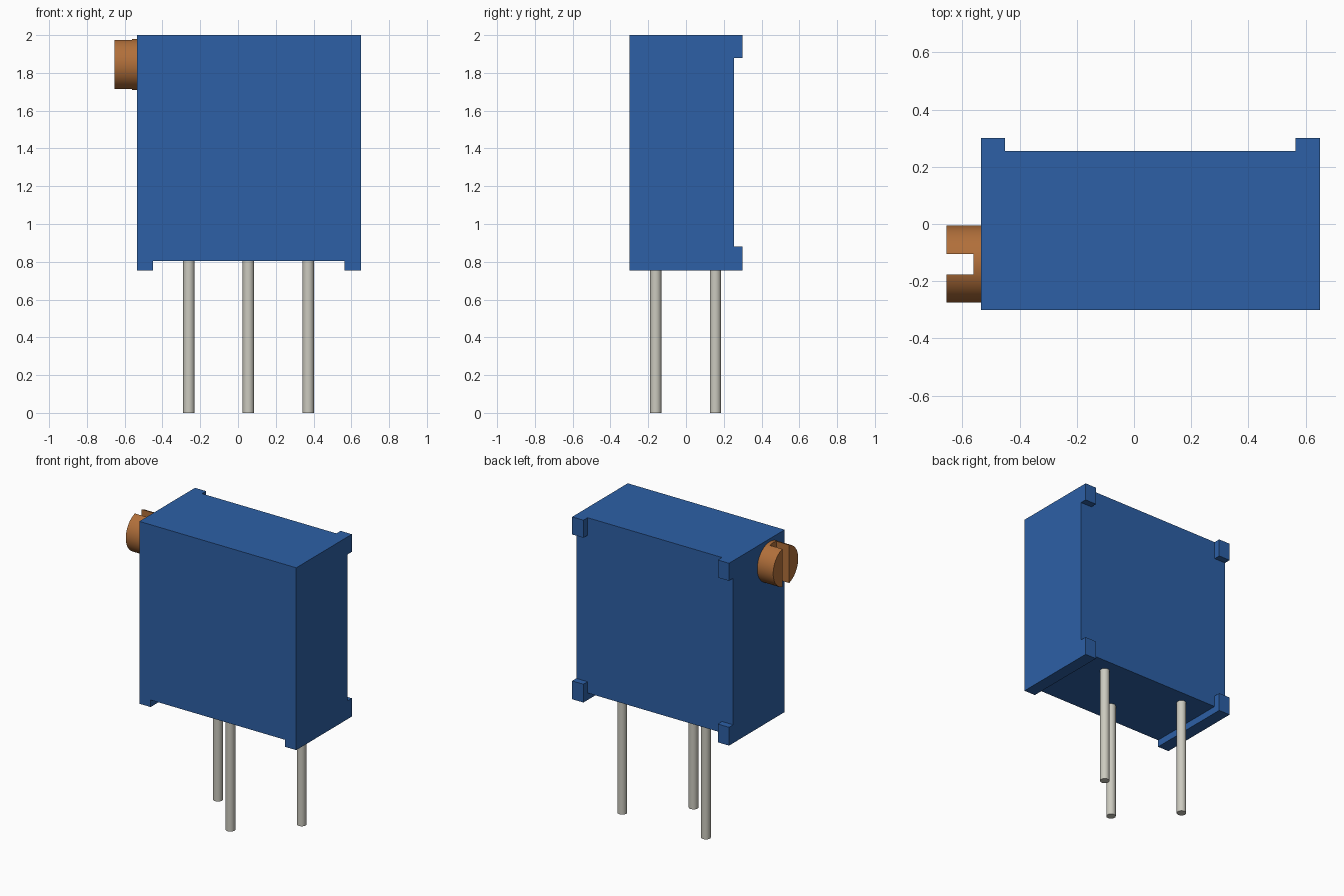
import bpy
import bmesh
import math

old = bpy.data.objects.get("Cube")
if old:
    bpy.data.objects.remove(old, do_unlink=True)


def material(name, rgb, roughness=0.5):
    m = bpy.data.materials.new(name)
    m.use_nodes = True
    m.diffuse_color = (*rgb, 1)
    bsdf = m.node_tree.nodes["Principled BSDF"]
    bsdf.inputs["Base Color"].default_value = (*rgb, 1)
    bsdf.inputs["Roughness"].default_value = roughness
    return m


BLUE = material("blue plastic", (0.026, 0.117, 0.381))
BRASS = material("orange brass", (0.44, 0.16, 0.043))
TIN = material("tinned wire", (0.60, 0.59, 0.52))


def add_object(name, bm, mat=None):
    bmesh.ops.recalc_face_normals(bm, faces=bm.faces)
    mesh = bpy.data.meshes.new(name)
    bm.to_mesh(mesh)
    bm.free()
    ob = bpy.data.objects.new(name, mesh)
    bpy.context.collection.objects.link(ob)
    if mat:
        mesh.materials.append(mat)
    return ob


def extrude_y(name, profile, y0, y1, mat=None):
    """Solid from an (x, z) outline, swept from y0 to y1."""
    bm = bmesh.new()
    face = bm.faces.new([bm.verts.new((x, y0, z)) for x, z in profile])
    new = bmesh.ops.extrude_face_region(bm, geom=[face])["geom"]
    verts = [v for v in new if isinstance(v, bmesh.types.BMVert)]
    bmesh.ops.translate(bm, verts=verts, vec=(0, y1 - y0, 0))
    return add_object(name, bm, mat)


def box(name, x0, x1, y0, y1, z0, z1):
    return extrude_y(name, [(x0, z0), (x1, z0), (x1, z1), (x0, z1)], y0, y1)


def cylinder(name, loc, radius, depth, mat, rot=(0, 0, 0), sides=32):
    bpy.ops.mesh.primitive_cylinder_add(vertices=sides, radius=radius,
                                        depth=depth, location=loc, rotation=rot)
    ob = bpy.context.object
    ob.name = name
    ob.data.materials.append(mat)
    return ob


def select_only(ob):
    bpy.ops.object.select_all(action='DESELECT')
    ob.select_set(True)
    bpy.context.view_layer.objects.active = ob


def cut(ob, cutter):
    """Subtract the cutter, then discard it."""
    cutter.hide_render = True
    mod = ob.modifiers.new("cut", 'BOOLEAN')
    mod.operation = 'DIFFERENCE'
    mod.solver = 'EXACT'
    mod.object = cutter
    select_only(ob)
    bpy.ops.object.modifier_apply(modifier=mod.name)
    bpy.data.objects.remove(cutter, do_unlink=True)


# Housing: block with a standoff rail under each end
L, R, TOP, FLOOR, RAIL = -0.535, 0.65, 2.0, 0.803, 0.755
LI, RI = L + 0.085, R - 0.085
housing = extrude_y("housing", [
    (L, RAIL), (LI, RAIL), (LI, FLOOR), (RI, FLOOR),
    (RI, RAIL), (R, RAIL), (R, TOP), (L, TOP)], -0.3, 0.3, BLUE)

# Recess the back in a cross shape, leaving a small foot at each corner
cut(housing, box("upright_cutter", LI, RI, 0.255, 0.5, 0.5, 2.3))
cut(housing, box("level_cutter", -1, 1, 0.255, 0.5, 0.88, 1.88))

# Adjustment screw with an upright driver slot
screw = cylinder("adjustment_screw", (-0.59, -0.14, 1.845), 0.135, 0.13,
                 BRASS, (0, math.pi / 2, 0), 64)
cut(screw, box("slot_cutter", -0.8, -0.56, -0.177, -0.104, 1.5, 2.2))

# Three wire pins, the middle one set forward
pins = [cylinder(name, (x, y, 0.41), 0.03, 0.82, TIN)
        for name, x, y in (("right_pin", -0.26, 0.156),
                           ("middle_pin", 0.055, -0.16),
                           ("left_pin", 0.372, 0.156))]

# Smooth round sides, crisp edges
for ob in [screw, *pins]:
    select_only(ob)
    bpy.ops.object.shade_smooth_by_angle(angle=math.radians(30))
